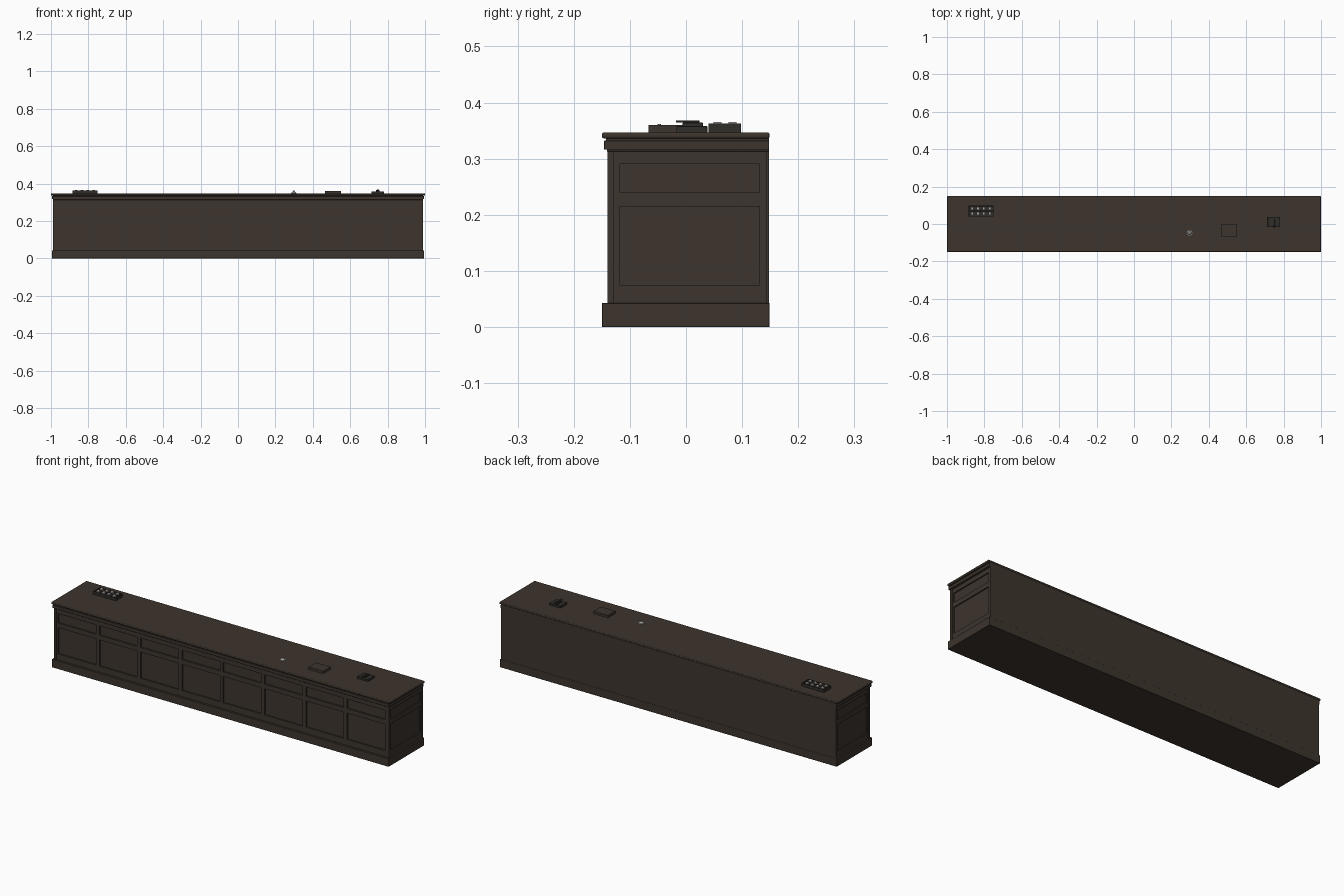
import bpy, bmesh, math
from mathutils import Matrix, Vector

if "Cube" in bpy.data.objects:
    bpy.data.objects.remove(bpy.data.objects["Cube"])


def material(name, rgb):
    m = bpy.data.materials.new(name)
    m.diffuse_color = (*rgb, 1)
    m.use_nodes = True
    m.node_tree.nodes["Principled BSDF"].inputs["Base Color"].default_value = m.diffuse_color
    return m


WOOD = material("dark_brown_wood", (0.047, 0.035, 0.026))
BLACK = material("dark_casing", (0.030, 0.026, 0.022))
METAL = material("pale_metal", (0.40, 0.39, 0.37))


def build(name, boxes, mat, bevel=0.0):
    """One object made of boxes given as (x0, x1, y0, y1, z0, z1)."""
    bm = bmesh.new()
    for x0, x1, y0, y1, z0, z1 in boxes:
        place = Matrix.Translation(((x0 + x1) / 2, (y0 + y1) / 2, (z0 + z1) / 2))
        bmesh.ops.create_cube(bm, size=1, matrix=place @ Matrix.Diagonal((x1 - x0, y1 - y0, z1 - z0, 1)))
    me = bpy.data.meshes.new(name)
    bm.to_mesh(me)
    bm.free()
    me.materials.append(mat)
    ob = bpy.data.objects.new(name, me)
    bpy.context.collection.objects.link(ob)
    if bevel:
        mod = ob.modifiers.new("rounded_edges", 'BEVEL')
        mod.width, mod.segments = bevel, 3
    return ob


def grid_frame(u0, u1, count, stile):
    """Stiles and rails around two rows of panels, as (u0, u1, z0, z1)."""
    step = (u1 - u0 - stile) / count
    parts = [(u0, u1, 0.04, 0.075), (u0, u1, 0.215, 0.24), (u0, u1, 0.29, 0.32)]
    for i in range(count + 1):
        u = u0 + i * step
        parts += [(u, u + stile, 0.075, 0.215), (u, u + stile, 0.24, 0.29)]
    return parts


# Cabinet core, which is also the floor of the recessed panels
build("cabinet_body", [(-0.980, 0.980, -0.131, 0.148, 0, 0.336)], WOOD)

# Panel framing on the front and both ends
build("front_frame", [(a, b, -0.139, -0.130, c, d) for a, b, c, d in grid_frame(-0.986, 0.986, 8, 0.02)], WOOD)
for side, name in ((1, "right"), (-1, "left")):
    x0, x1 = sorted((side * 0.979, side * 0.986))
    build(name + "_end_frame",
          [(x0, x1, a, b, c, d) for a, b, c, d in grid_frame(-0.1305, 0.1435, 1, 0.0125)], WOOD)
    # Corner posts stand just proud of the end framing
    x0, x1 = sorted((side * 0.976, side * 0.989))
    build(name + "_corner_posts", [(x0, x1, -0.140, -0.128, 0.04, 0.318),
                                   (x0, x1, 0.143, 0.148, 0.04, 0.318)], WOOD)

# Skirting, cornice and worktop
build("plinth", [(-0.995, 0.995, -0.150, 0.149, 0, 0.043)], WOOD, 0.0015)
build("cornice", [(-0.990, 0.990, -0.141, 0.148, 0.313, 0.317),
                  (-0.994, 0.994, -0.146, 0.148, 0.316, 0.332),
                  (-0.990, 0.990, -0.143, 0.148, 0.331, 0.337)], WOOD, 0.001)
build("worktop", [(-1, 1, -0.150, 0.149, 0.336, 0.347)], WOOD, 0.004)

# Rack with two rows of small pale pegs
build("rack_tray", [(-0.884, -0.75, 0.040, 0.098, 0.346, 0.351),
                    (-0.884, -0.75, 0.040, 0.044, 0.350, 0.363),
                    (-0.884, -0.75, 0.094, 0.098, 0.350, 0.363),
                    (-0.884, -0.75, 0.067, 0.071, 0.350, 0.363)]
      + [(x, x + 0.004, 0.042, 0.096, 0.350, 0.363) for x in (-0.884, -0.754)], BLACK)
build("rack_pegs", [(x, x + 0.014, y, y + 0.014, 0.350, 0.365)
                    for x in (-0.872, -0.841, -0.810, -0.779) for y in (0.049, 0.076)], METAL)

# Service bell: base, dome and push button
bm = bmesh.new()
c = Vector((0.298, -0.048, 0))
for r0, r1, z0, z1 in ((0.015, 0.015, 0.346, 0.349), (0.012, 0.006, 0.349, 0.357), (0.003, 0.003, 0.357, 0.362)):
    bmesh.ops.create_cone(bm, cap_ends=True, segments=16, radius1=r0, radius2=r1, depth=z1 - z0,
                          matrix=Matrix.Translation(c + Vector((0, 0, (z0 + z1) / 2))))
me = bpy.data.meshes.new("service_bell")
bm.to_mesh(me)
bm.free()
me.materials.append(METAL)
bpy.context.collection.objects.link(bpy.data.objects.new("service_bell", me))

# Closed ledger
build("ledger", [(0.464, 0.550, -0.067, -0.003, 0.346, 0.360)], WOOD, 0.001)

# Desk stamp stand with a raised grip
build("stamp_stand", [(0.715, 0.780, -0.017, 0.038, 0.346, 0.358),
                      (0.738, 0.757, -0.006, 0.030, 0.357, 0.364),
                      (0.742, 0.753, -0.018, 0.024, 0.364, 0.368)], BLACK, 0.001)
